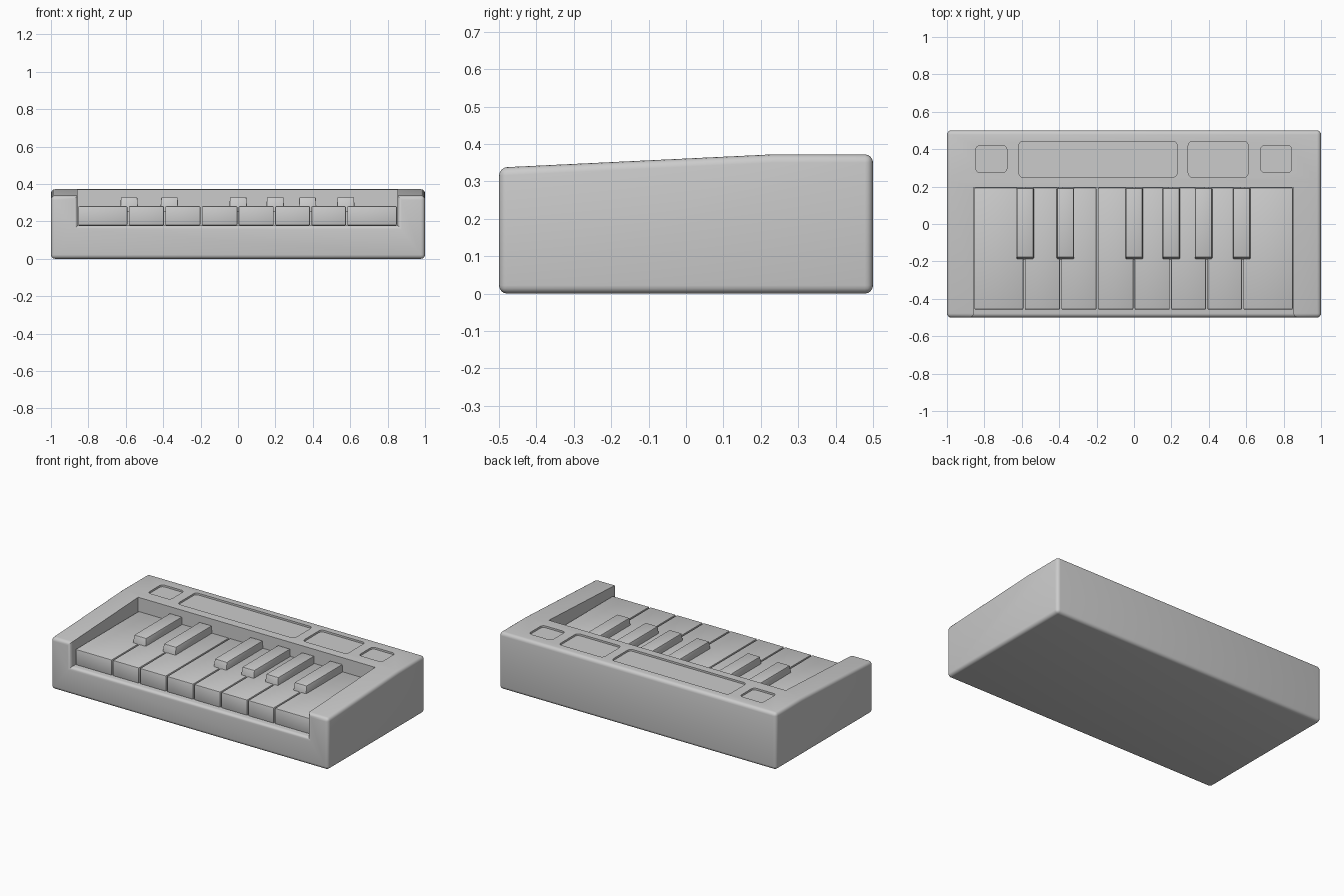
import bpy, bmesh
from mathutils import Vector

if "Cube" in bpy.data.objects:
    bpy.data.objects.remove(bpy.data.objects["Cube"])


def add_object(name, bm):
    bmesh.ops.recalc_face_normals(bm, faces=bm.faces[:])
    mesh = bpy.data.meshes.new(name)
    bm.to_mesh(mesh)
    bm.free()
    ob = bpy.data.objects.new(name, mesh)
    bpy.context.collection.objects.link(ob)
    return ob


def activate(ob):
    bpy.ops.object.select_all(action='DESELECT')
    ob.select_set(True)
    bpy.context.view_layer.objects.active = ob


def smooth(ob):
    activate(ob)
    bpy.ops.object.shade_smooth_by_angle(angle=0.6)


def box_bm(x0, x1, y0, y1, z0, z1):
    bm = bmesh.new()
    bmesh.ops.create_cube(bm, size=1)
    for v in bm.verts:
        v.co = Vector(((x0 + x1) / 2 + v.co.x * (x1 - x0),
                       (y0 + y1) / 2 + v.co.y * (y1 - y0),
                       (z0 + z1) / 2 + v.co.z * (z1 - z0)))
    return bm


def bevel(bm, edges, width, segments):
    bmesh.ops.bevel(bm, geom=edges, offset=width, offset_type='OFFSET',
                    segments=segments, profile=0.5, affect='EDGES', clamp_overlap=True)


def cut(ob, cutter):
    mod = ob.modifiers.new("cut", 'BOOLEAN')
    mod.operation = 'DIFFERENCE'
    mod.solver = 'EXACT'
    mod.object = cutter
    activate(ob)
    bpy.ops.object.modifier_apply(modifier=mod.name)
    bpy.data.objects.remove(cutter)


# Case: side profile extruded across x
profile = [(-0.5, 0), (0.5, 0), (0.5, 0.372), (0.23, 0.372), (-0.5, 0.337)]
bm = bmesh.new()
face = bm.faces.new([bm.verts.new((-1, y, z)) for y, z in profile])
ext = bmesh.ops.extrude_face_region(bm, geom=[face])
bmesh.ops.translate(bm, vec=(2, 0, 0),
                    verts=[g for g in ext['geom'] if isinstance(g, bmesh.types.BMVert)])
case = add_object("case", bm)

# Key bed opening
cut(case, add_object("key_bed_cutter", box_bm(-0.857, 0.853, -0.7, 0.195, 0.178, 0.6)))

# Round the outer edges of the case
bm = bmesh.new()
bm.from_mesh(case.data)


def is_outer(e):
    tests = (lambda c: abs(abs(c.x) - 1) < 1e-4, lambda c: abs(abs(c.y) - 0.5) < 1e-4,
             lambda c: abs(c.z) < 1e-4)
    return (e.calc_face_angle(0) > 0.3
            and any(all(t(v.co) for v in e.verts) for t in tests))


bevel(bm, [e for e in bm.edges if is_outer(e)], 0.022, 4)
bm.to_mesh(case.data)
bm.free()

# Shallow control panel recesses with rounded corners
panels = [(-0.845, -0.68, 0.275, 0.42), (-0.615, 0.23, 0.25, 0.442),
          (0.29, 0.61, 0.25, 0.442), (0.677, 0.843, 0.275, 0.42)]
for x0, x1, y0, y1 in panels:
    bm = box_bm(x0, x1, y0, y1, 0.36, 0.5)
    upright = [e for e in bm.edges if abs(e.verts[0].co.z - e.verts[1].co.z) > 0.05]
    bevel(bm, upright, 0.022, 4)
    cut(case, add_object("panel_cutter", bm))
smooth(case)

# White keys
bounds = [-0.857, -0.588, -0.392, -0.197, 0.0, 0.195, 0.389, 0.581, 0.853]
for i, (a, b) in enumerate(zip(bounds, bounds[1:])):
    bm = box_bm(a + 0.004, b - 0.004, -0.457, 0.194, 0.179, 0.281)
    bevel(bm, bm.edges[:], 0.005, 2)
    smooth(add_object(f"white_key_{i + 1}", bm))

# Black keys, tapered towards the top
for i, x in enumerate([-0.582, -0.367, 0.001, 0.199, 0.372, 0.576]):
    bm = box_bm(x - 0.048, x + 0.048, -0.192, 0.192, 0.25, 0.329)
    for v in bm.verts:
        if v.co.z > 0.3:
            v.co.x = x + (v.co.x - x) * 0.92
            if v.co.y < 0:
                v.co.y += 0.014
    bevel(bm, bm.edges[:], 0.005, 2)
    smooth(add_object(f"black_key_{i + 1}", bm))
